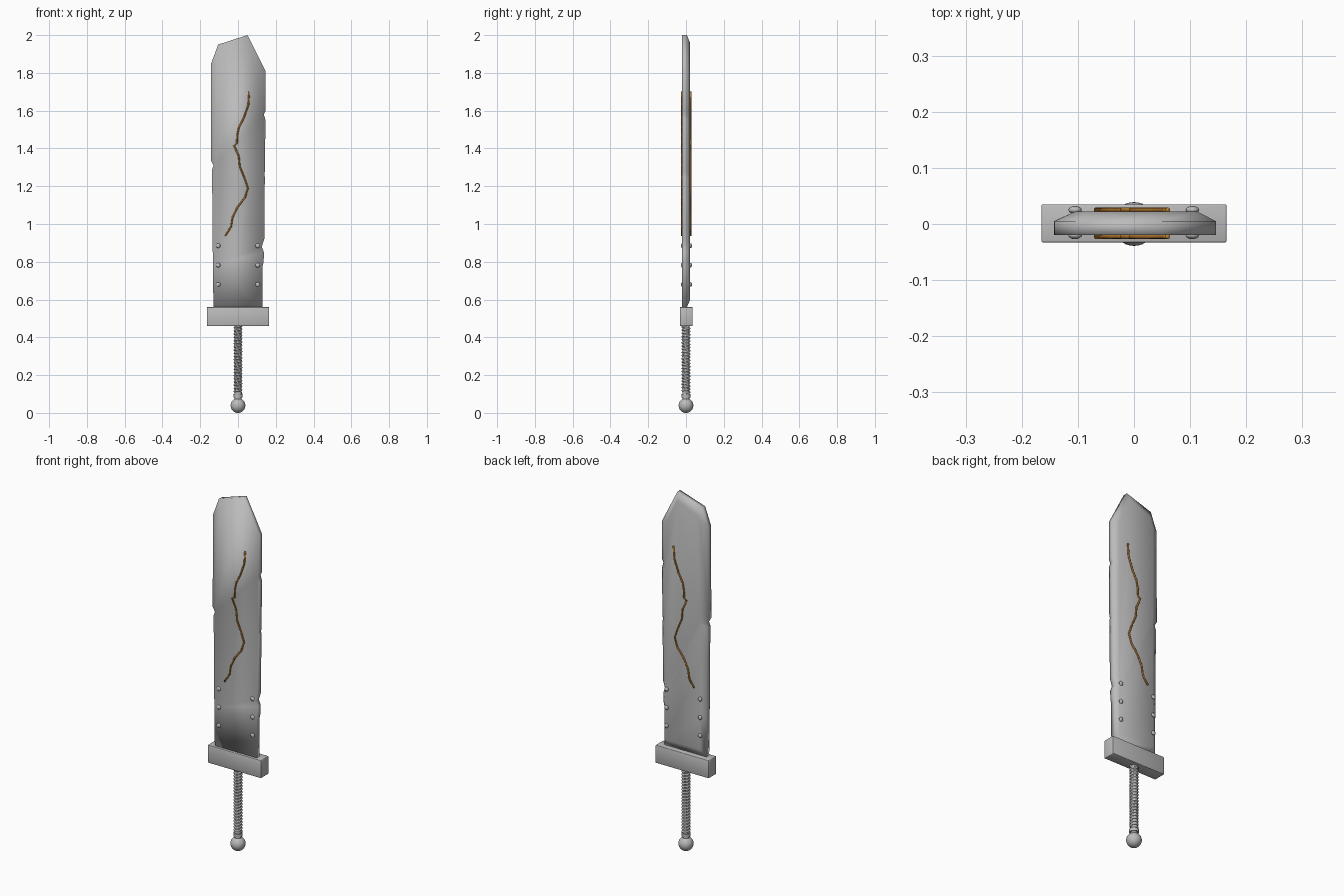
import bpy, bmesh, math
from mathutils import Matrix, Vector

if "Cube" in bpy.data.objects:
    bpy.data.objects.remove(bpy.data.objects["Cube"])


def material(name, rgb):
    m = bpy.data.materials.new(name)
    m.use_nodes = True
    m.diffuse_color = (*rgb, 1)
    m.node_tree.nodes["Principled BSDF"].inputs["Base Color"].default_value = (*rgb, 1)
    return m


steel = material("grey steel", (0.5, 0.5, 0.5))
copper = material("copper crack", (0.48, 0.2, 0.03))


def add(name, bm, mat, smooth=True):
    me = bpy.data.meshes.new(name)
    bmesh.ops.recalc_face_normals(bm, faces=bm.faces)
    bm.to_mesh(me)
    bm.free()
    ob = bpy.data.objects.new(name, me)
    bpy.context.collection.objects.link(ob)
    me.materials.append(mat)
    for p in me.polygons:
        p.use_smooth = smooth
    return ob


def tube(name, points, radius, mat, sides=8):
    """Sweep a round section along a path, keeping it a plain mesh."""
    bm = bmesh.new()
    rings = []
    pts = [Vector(p) for p in points]
    for i, p in enumerate(pts):
        t = (pts[min(i + 1, len(pts) - 1)] - pts[max(i - 1, 0)]).normalized()
        u = t.cross(Vector((0, 1, 0))).normalized()
        v = t.cross(u)
        rings.append([bm.verts.new(p + radius * (u * math.cos(a) + v * math.sin(a)))
                      for a in (math.tau * k / sides for k in range(sides))])
    for a, b in zip(rings, rings[1:]):
        for k in range(sides):
            j = (k + 1) % sides
            bm.faces.new((a[k], a[j], b[j], b[k]))
    bm.faces.new(rings[0])
    bm.faces.new(rings[-1])
    return add(name, bm, mat)


# Blade: chipped outline, flat front, wide bevel towards the back
outline = [(-.13, .56), (-.133, .78), (-.136, 1.1), (-.137, 1.29), (-.129, 1.31),
           (-.143, 1.335), (-.142, 1.85), (-.105, 1.95), (.05, 2), (.146, 1.81),
           (.146, 1.6), (.137, 1.58), (.145, 1.55), (.143, 1.28), (.139, 1.265),
           (.142, 1.25), (.139, .92), (.126, .88), (.137, .85), (.136, .8),
           (.131, .78), (.13, .56)]


def bevelled(x, z):
    if z > 1.9:
        return x * .82, z - .042
    return max(-.105, min(.113, x * .9)), max(z, .6)


bm = bmesh.new()
front = [bm.verts.new((x, -.02, z)) for x, z in outline]
rim = [bm.verts.new((x, .005, z)) for x, z in outline]
back = []
for x, z in outline:
    bx, bz = bevelled(x, z)
    back.append(bm.verts.new((bx, .022, bz)))
for a, b in ((front, rim), (rim, back)):
    for i in range(len(a)):
        j = (i + 1) % len(a)
        bm.faces.new((a[i], a[j], b[j], b[i]))
bm.faces.new(front)
bm.faces.new(back)
add("blade", bm, steel)

# Guard
bm = bmesh.new()
bmesh.ops.create_cube(bm, size=1, matrix=Matrix.Translation((0, .001, .51))
                      @ Matrix.Diagonal((.33, .068, .1, 1)))
bmesh.ops.bevel(bm, geom=bm.edges[:], offset=.003, segments=2, affect='EDGES', profile=.5)
guard = add("guard", bm, steel)

# Grip core and collar
for name, radius, low, high in (("grip_core", .018, .06, .47), ("collar", .024, .082, .1)):
    bm = bmesh.new()
    bmesh.ops.create_cone(bm, cap_ends=True, segments=24, radius1=radius, radius2=radius,
                          depth=high - low,
                          matrix=Matrix.Translation((0, 0, (low + high) / 2)))
    ob = add(name, bm, steel)
    ob.data.set_sharp_from_angle(angle=math.radians(40))

# Wire wound around the grip
turns, steps = 21, 16
wire = []
for i in range(turns * steps + 1):
    a = math.tau * i / steps
    wire.append((.018 * math.cos(a), .018 * math.sin(a), .105 + .355 * i / (turns * steps)))
tube("grip_wire", wire, .0055, steel, 6)

# Pommel
bm = bmesh.new()
bmesh.ops.create_uvsphere(bm, u_segments=32, v_segments=16, radius=.039,
                          matrix=Matrix.Translation((0, 0, .039)))
add("pommel", bm, steel)

# Rivets on both faces
for side, y in (("front", -.02), ("back", .025)):
    for x in (-.105, .104):
        for n, z in enumerate((.68, .782, .885)):
            bm = bmesh.new()
            bmesh.ops.create_uvsphere(bm, u_segments=16, v_segments=8, radius=1,
                                      matrix=Matrix.Translation((x, y, z))
                                      @ Matrix.Diagonal((.012, .007, .012, 1)))
            hand = "left" if x > 0 else "right"
            add(f"rivet_{side}_{hand}_{n + 1}", bm, steel)

# Glowing crack on both faces
crack = [(.06, 1.7), (.055, 1.63), (.03, 1.56), (.004, 1.51), (-.004, 1.47), (-.006, 1.425),
         (-.021, 1.415), (.004, 1.36), (.009, 1.305), (.036, 1.24), (.053, 1.19),
         (.037, 1.14), (-.004, 1.087), (-.03, 1.033), (-.037, .985), (-.068, .938)]
for side, y in (("front", -.0225), ("back", .025)):
    tube(f"crack_{side}", [(x, y, z) for x, z in crack], .0045, copper)

# Crisp guard edges
guard.data.set_sharp_from_angle(angle=math.radians(50))
